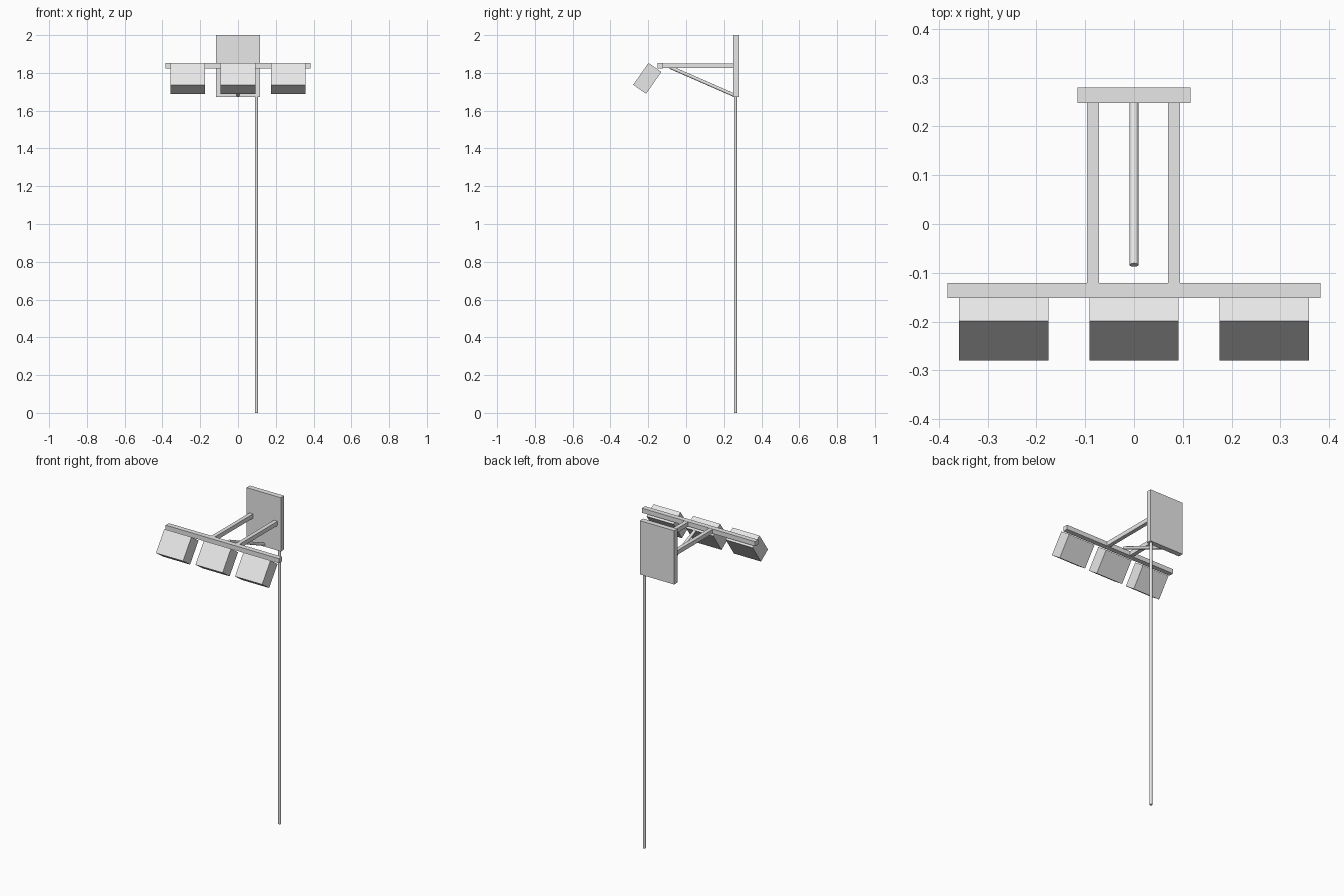
import bpy
import math
from mathutils import Vector

cube = bpy.data.objects.get("Cube")
if cube:
    bpy.data.objects.remove(cube, do_unlink=True)

grey = bpy.data.materials.new("light_grey")
grey.use_nodes = True
grey.diffuse_color = (0.8, 0.8, 0.8, 1)
grey.node_tree.nodes["Principled BSDF"].inputs["Base Color"].default_value = (0.8, 0.8, 0.8, 1)


def finish(name):
    obj = bpy.context.object
    obj.name = name
    obj.data.materials.append(grey)
    return obj


def box(name, centre, size, tilt=0):
    bpy.ops.mesh.primitive_cube_add(size=1, location=centre, rotation=(tilt, 0, 0))
    bpy.context.object.scale = size
    return finish(name)


def rod(name, start, end, radius):
    start, end = Vector(start), Vector(end)
    axis = end - start
    bpy.ops.mesh.primitive_cylinder_add(
        vertices=24, radius=radius, depth=axis.length, location=(start + end) / 2,
        rotation=axis.to_track_quat('Z', 'Y').to_euler())
    bpy.ops.object.shade_smooth_by_angle(angle=math.radians(40))
    return finish(name)


# Wall plate and the thin pole hanging below its left edge
box("back_plate", (0, 0.264, 1.836), (0.232, 0.032, 0.328))
rod("pole", (0.098, 0.262, 0), (0.098, 0.262, 1.675), 0.0085)

# Two arms reaching forward to the crossbar
for side, x in (("right", -0.084), ("left", 0.082)):
    box(side + "_arm", (x, 0.065, 1.838), (0.024, 0.374, 0.026))
box("crossbar", (0, -0.136, 1.838), (0.765, 0.031, 0.028))

# Diagonal brace under the arms
rod("brace", (0, 0.252, 1.683), (0, -0.084, 1.830), 0.009)

# Three tilted lamps in front of the crossbar
for side, x in (("right", -0.267), ("middle", 0), ("left", 0.267)):
    box(side + "_lamp", (x, -0.205, 1.771), (0.183, 0.083, 0.141), math.radians(-35))
